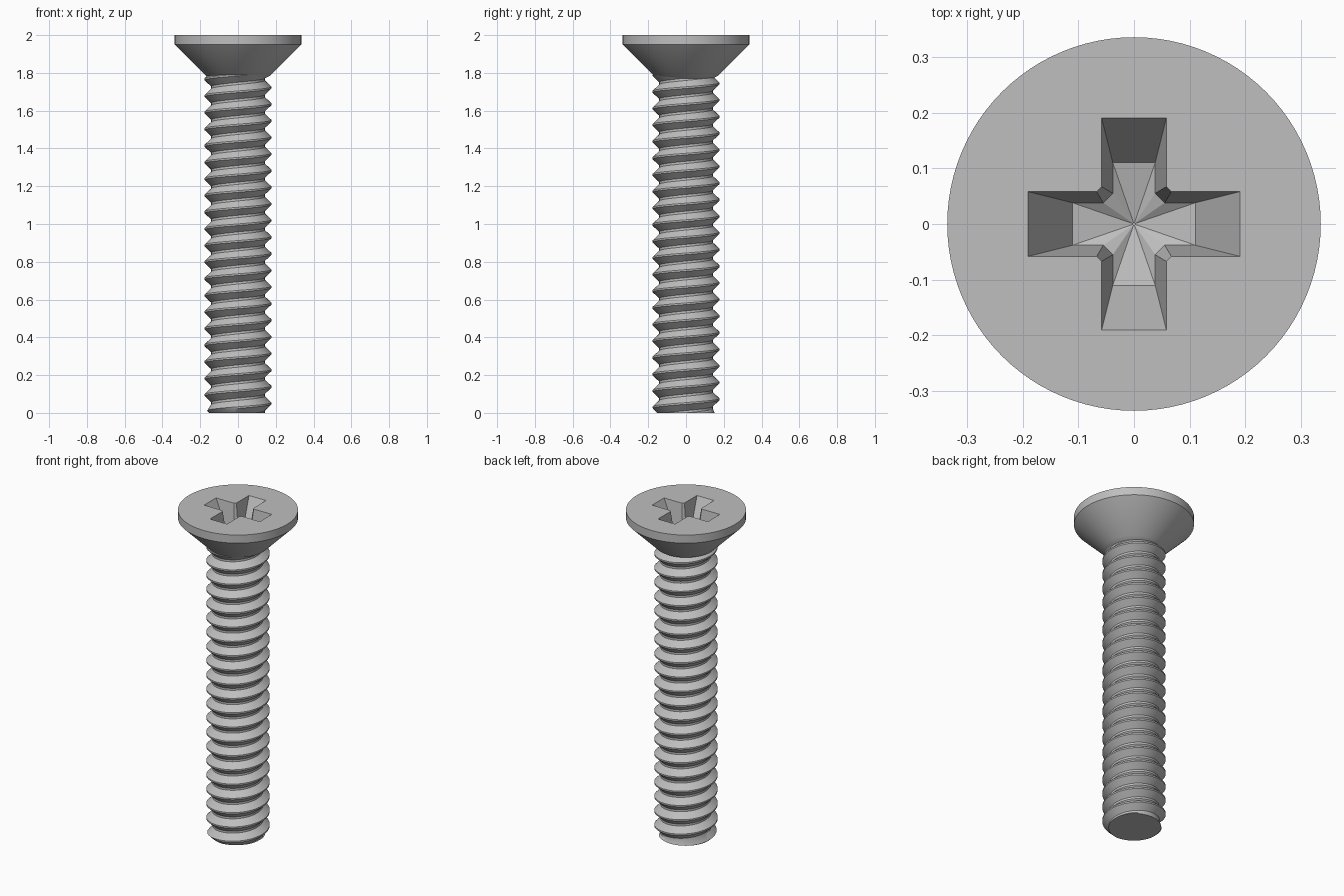
import bpy, bmesh
from math import cos, sin, pi, tau

if "Cube" in bpy.data.objects:
    bpy.data.objects.remove(bpy.data.objects["Cube"], do_unlink=True)

steel = bpy.data.materials.new("grey_steel")
steel.use_nodes = True
GREY = (0.52, 0.52, 0.52, 1)
steel.diffuse_color = GREY
steel.node_tree.nodes["Principled BSDF"].inputs["Base Color"].default_value = GREY


def finish(bm, name):
    """Turn a bmesh into a named steel object."""
    bmesh.ops.remove_doubles(bm, verts=bm.verts, dist=1e-5)
    bmesh.ops.recalc_face_normals(bm, faces=bm.faces)
    mesh = bpy.data.meshes.new(name)
    bm.to_mesh(mesh)
    bm.free()
    mesh.materials.append(steel)
    obj = bpy.data.objects.new(name, mesh)
    bpy.context.collection.objects.link(obj)
    return obj


def select(obj):
    bpy.ops.object.select_all(action='DESELECT')
    obj.select_set(True)
    bpy.context.view_layer.objects.active = obj


def loft(bm, rings):
    """Join closed rings of vertices with quads."""
    for a, b in zip(rings, rings[1:]):
        for i in range(len(a)):
            j = (i + 1) % len(a)
            bm.faces.new((a[i], a[j], b[j], b[i]))


# Countersunk head: a lathed profile with a thin rim
SEG = 96
bm = bmesh.new()
rings = [[bm.verts.new((r * cos(tau * i / SEG), r * sin(tau * i / SEG), z)) for i in range(SEG)]
         for r, z in ((0.14, 1.77), (0.17, 1.785), (0.335, 1.95), (0.335, 2.0))]
loft(bm, rings)
bm.faces.new(rings[0])
bm.faces.new(rings[-1])
head = finish(bm, "head")

# Cross recess cutter: tapered arms, bevelled inner corners, conical floor
def cross_ring(bm, reach, half, bevel, z):
    pts = [(reach, -half), (reach, half), (half + bevel, half), (half, half + bevel)]
    ring = []
    for q in range(4):
        c, s = cos(q * pi / 2), sin(q * pi / 2)
        ring += [bm.verts.new((x * c - y * s, x * s + y * c, z)) for x, y in pts]
    return ring

bm = bmesh.new()
DEPTH = 0.15
over = 0.02 / DEPTH
top = cross_ring(bm, 0.19 + 0.08 * over, 0.058 + 0.02 * over, 0.008, 2.02)
floor = cross_ring(bm, 0.11, 0.038, 0.017, 2.0 - DEPTH)
loft(bm, [top, floor])
bm.faces.new(top)
tip = bm.verts.new((0, 0, 1.825))
for i in range(len(floor)):
    bm.faces.new((floor[i], floor[(i + 1) % len(floor)], tip))
cutter = finish(bm, "recess_cutter")
cutter.hide_render = True

select(head)
mod = head.modifiers.new("recess", 'BOOLEAN')
mod.operation, mod.solver, mod.object = 'DIFFERENCE', 'EXACT', cutter
bpy.ops.object.modifier_apply(modifier=mod.name)
bpy.data.objects.remove(cutter, do_unlink=True)
select(head)
bpy.ops.object.shade_smooth_by_angle(angle=pi / 9)

# Threaded shaft: helical rows clipped flat at both ends
PITCH, CREST, ROOT, TOP = 0.088, 0.177, 0.142, 1.79
PROFILE = ((0.0, ROOT), (0.14, ROOT), (0.52, CREST), (0.62, CREST), (1.0, ROOT))


def thread_radius(turn, z):
    f = (z / PITCH - turn) % 1.0
    for (f0, r0), (f1, r1) in zip(PROFILE, PROFILE[1:]):
        if f <= f1:
            r = r0 + (r1 - r0) * (f - f0) / (f1 - f0)
            break
    return min(r, 0.152 + z)


STEPS = 64
bm = bmesh.new()
rows = []
for k in range(-1, int(TOP / PITCH) + 2):
    for f, _ in PROFILE[:-1]:
        row = []
        for i in range(STEPS + 1):
            turn = i / STEPS
            z = min(max((k + f + turn) * PITCH, 0), TOP)
            r = thread_radius(turn, z)
            row.append(bm.verts.new((r * cos(tau * turn), r * sin(tau * turn), z)))
        rows.append(row)
for a, b in zip(rows, rows[1:]):
    for i in range(STEPS):
        bm.faces.new((a[i], a[i + 1], b[i + 1], b[i]))
bmesh.ops.remove_doubles(bm, verts=bm.verts, dist=1e-5)
bmesh.ops.dissolve_degenerate(bm, dist=1e-5, edges=bm.edges)
# Flat end caps
bmesh.ops.holes_fill(bm, edges=[e for e in bm.edges if e.is_boundary], sides=0)
shaft = finish(bm, "threaded_shaft")
select(shaft)
bpy.ops.object.shade_smooth_by_angle(angle=pi / 6)
